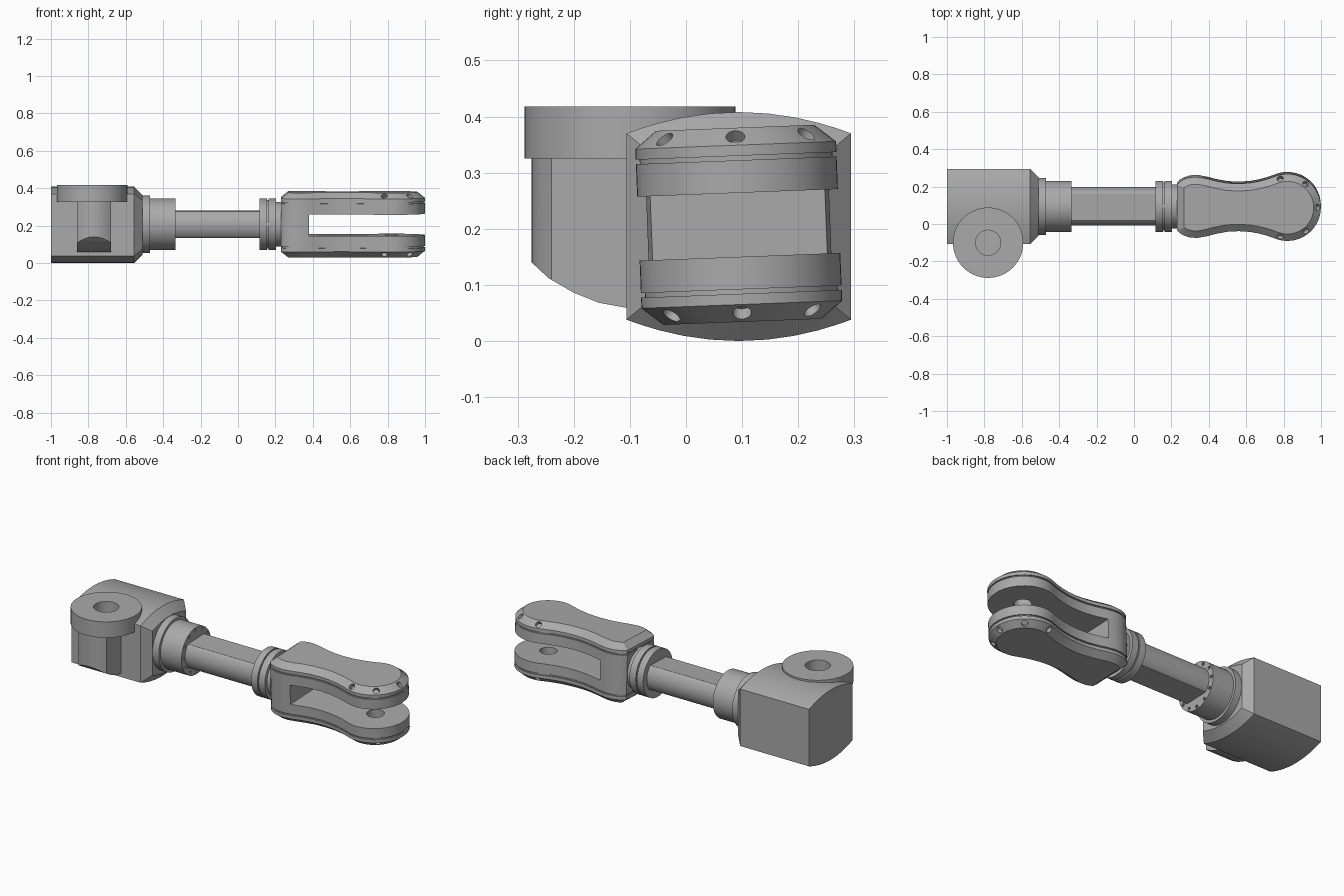
import bpy, bmesh, math
from mathutils import Vector, Matrix

if "Cube" in bpy.data.objects:
    bpy.data.objects.remove(bpy.data.objects["Cube"])

steel = bpy.data.materials.new("steel_grey")
steel.use_nodes = True
GREY = (0.4, 0.4, 0.4, 1)
steel.diffuse_color = GREY
steel.node_tree.nodes["Principled BSDF"].inputs["Base Color"].default_value = GREY

AXIS_Y, AXIS_Z = 0.094, 0.207
TILT = Matrix.Translation((0, AXIS_Y, AXIS_Z)) @ Matrix.Rotation(math.radians(2.2), 4, "X")


def loft(name, rings, closed=False, matrix=None):
    """Skin a list of rings; cap the ends unless the loft closes on itself."""
    bm = bmesh.new()
    loops = [[bm.verts.new(p) for p in ring] for ring in rings]
    n = len(loops[0])
    pairs = list(zip(loops, loops[1:]))
    if closed:
        pairs.append((loops[-1], loops[0]))
    else:
        bm.faces.new(loops[0])
        bm.faces.new(loops[-1])
    for a, b in pairs:
        for i in range(n):
            j = (i + 1) % n
            bm.faces.new((a[i], a[j], b[j], b[i]))
    bmesh.ops.recalc_face_normals(bm, faces=bm.faces)
    if matrix:
        bm.transform(matrix)
    mesh = bpy.data.meshes.new(name)
    bm.to_mesh(mesh)
    bm.free()
    mesh.materials.append(steel)
    obj = bpy.data.objects.new(name, mesh)
    bpy.context.collection.objects.link(obj)
    return obj


def circle(r, n=48):
    return [(r * math.cos(2 * math.pi * i / n), r * math.sin(2 * math.pi * i / n)) for i in range(n)]


def cylinder(name, start, direction, r, length, n=20, matrix=None):
    start, d = Vector(start), Vector(direction).normalized()
    turn = d.to_track_quat("Z", "Y")
    rings = [[start + turn @ Vector((a, b, h)) for a, b in circle(r, n)] for h in (0, length)]
    return loft(name, rings, matrix=matrix)


def lathe_x(name, profile, matrix):
    return loft(name, [[(x, a, b) for a, b in circle(r, 64)] for x, r in profile], matrix=matrix)


def combine(obj, cutter, operation="DIFFERENCE"):
    mod = obj.modifiers.new("cut", "BOOLEAN")
    mod.operation, mod.object, mod.solver = operation, cutter, "EXACT"
    bpy.context.view_layer.objects.active = obj
    bpy.ops.object.modifier_apply(modifier=mod.name)
    bpy.data.objects.remove(cutter)


def smooth(obj, angle=25):
    bpy.ops.object.select_all(action="DESELECT")
    obj.select_set(True)
    bpy.context.view_layer.objects.active = obj
    bpy.ops.object.shade_smooth_by_angle(angle=math.radians(angle))


# Base block with arched top and bottom, chamfered toward the shaft
arch = [(0.2 * math.sin(t), 0.204 - 0.038 * math.sin(t) ** 2)
        for t in [math.radians(-90 + 15 * i) for i in range(13)]]
section = arch + [(y, -z) for y, z in reversed(arch)]
block = loft("base_block", [[(x, AXIS_Y + y * s, 0.204 + z * s) for y, z in section]
                            for x, s in ((-1, 1), (-0.555, 1), (-0.51, 0.775))])

# Eye ring beside the block
EYE = Vector((-0.78, -0.1, 0))
eye = loft("eye_ring", [[EYE + Vector((a, b, z)) for a, b in circle(r, 64)]
                        for r, z in ((0.188, 0.325), (0.188, 0.418), (0.067, 0.418), (0.067, 0.325))],
           closed=True)
combine(block, cylinder("eye_cutter", EYE + Vector((0, 0, 0.325)), (0, 0, 1), 0.067, 0.2, 64))

# Stem under the ring: rounded front, curved underside
front = [(-0.77 + 0.09 * t / 6, -0.275 + 0.035 * (t / 6) ** 2) for t in range(-6, 7)]
plan = front + [(-0.68, -0.02), (-0.86, -0.02)]
stem = loft("eye_stem", [[(x, y, z) for x, y in plan] for z in (0.02, 0.326)])
under = [(-0.3, 0.5), (-0.3, 0.17), (-0.275, 0.14), (-0.245, 0.112), (-0.2, 0.086),
         (-0.155, 0.068), (-0.1, 0.058), (0.05, 0.058), (0.05, 0.5)]
combine(stem, loft("stem_cutter", [[(x, y, z) for y, z in under] for x in (-1, -0.5)]), "INTERSECT")

# Collar on the block with a ring of bolt holes
base_collar = lathe_x("base_collar", [(-0.53, 0.153), (-0.47, 0.153), (-0.47, 0.137), (-0.335, 0.137)], TILT)
for a, b in circle(0.121, 12):
    combine(base_collar, cylinder("bolt_cutter", (-0.36, a, b), (1, 0, 0), 0.009, 0.05, 10, TILT))

# Shaft with flats above and below
flat = [(a, max(-0.07, min(0.07, b))) for a, b in circle(0.103, 64)]
shaft = loft("shaft", [[(x, a, b) for a, b in flat] for x in (-0.4, 0.15)], matrix=TILT)

# Grooved collar on the fork
fork_collar = lathe_x("fork_collar", [
    (0.115, 0.137), (0.155, 0.137), (0.155, 0.129), (0.163, 0.129),
    (0.163, 0.137), (0.203, 0.137), (0.203, 0.118), (0.25, 0.118)], TILT)

# Fork outline: narrow waist and round end
side = [(0.23, 0.122), (0.245, 0.138), (0.27, 0.152), (0.3, 0.161), (0.34, 0.163), (0.39, 0.154),
        (0.44, 0.141), (0.5, 0.13), (0.56, 0.127), (0.62, 0.131), (0.67, 0.14), (0.71, 0.151)]
tip = [(0.82 + 0.179 * math.cos(math.radians(t)), 0.179 * math.sin(math.radians(t)))
       for t in range(114, -1, -6)]
half = side + tip
outline = [Vector(p) for p in half + [(x, -y) for x, y in reversed(half[:-1])]]


def inset(points, amount):
    """Move every point of a clockwise outline inward by an even distance."""
    result = []
    for i, p in enumerate(points):
        a = (p - points[i - 1]).normalized()
        b = (points[(i + 1) % len(points)] - p).normalized()
        na, nb = Vector((a.y, -a.x)), Vector((b.y, -b.x))
        result.append(p + (na + nb) * amount / (1 + na.dot(nb)))
    return result


upper = [(0.115, 0), (0.115, 0.007), (0.123, 0.007), (0.123, 0), (0.142, 0), (0.173, 0.038)]
layers = [(-z, d) for z, d in reversed(upper)] + upper
fork = loft("fork", [[(p.x, p.y, z) for p in inset(outline, d)] for z, d in layers], matrix=TILT)

# Slot between the arms and blind pin holes in their inner faces
slot = [(0.38, -0.3), (1.2, -0.3), (1.2, 0.3), (0.38, 0.3)]
combine(fork, loft("slot_cutter", [[(x, y, z) for x, y in slot] for z in (-0.057, 0.057)], matrix=TILT))
combine(fork, cylinder("pin_cutter", (0.82, 0, -0.12), (0, 0, 1), 0.047, 0.24, 40, TILT))

# Round pockets in the chamfers of the fork end
for s in (-1, 1):
    for angle in (-104, -52, 0, 52, 104):
        t = math.radians(angle)
        out = Vector((math.cos(t), math.sin(t), 0))
        start = Vector((0.82, 0, 0)) + out * 0.145 + Vector((0, 0, 0.139 * s))
        combine(fork, cylinder("pocket_cutter", start, out + Vector((0, 0, 1.2 * s)), 0.017, 0.08, 16, TILT))

for part in (block, eye, stem, base_collar, shaft, fork_collar, fork):
    smooth(part)
